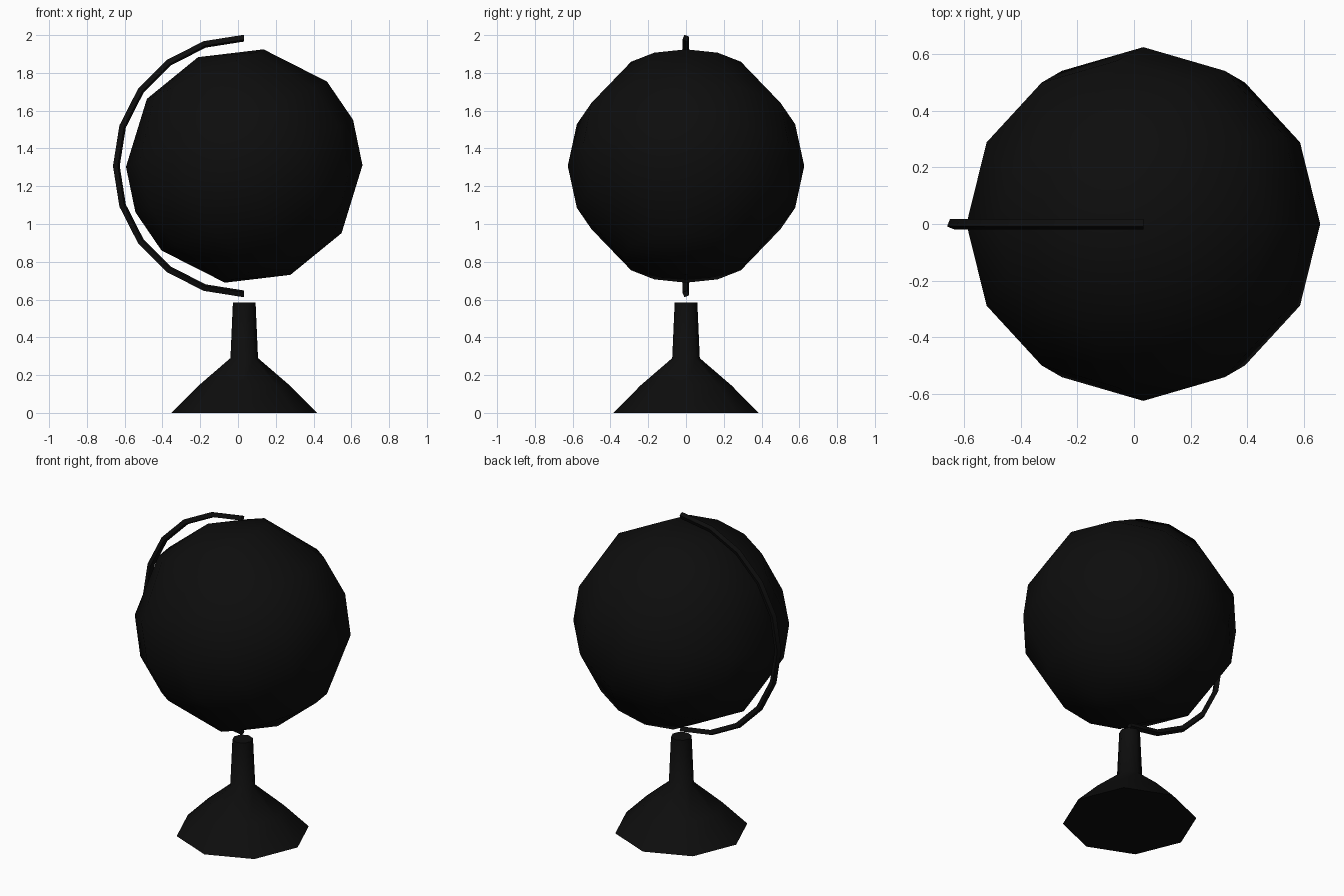
import bpy, bmesh, math

if "Cube" in bpy.data.objects:
    bpy.data.objects.remove(bpy.data.objects["Cube"])

CX, CZ = 0.033, 1.307          # globe centre

black = bpy.data.materials.new("black")
black.diffuse_color = (0.004, 0.004, 0.004, 1)
black.use_nodes = True
black.node_tree.nodes["Principled BSDF"].inputs["Base Color"].default_value = black.diffuse_color


def add_object(name, bm, smooth_angle):
    bmesh.ops.recalc_face_normals(bm, faces=bm.faces)
    me = bpy.data.meshes.new(name)
    bm.to_mesh(me)
    bm.free()
    me.materials.append(black)
    ob = bpy.data.objects.new(name, me)
    bpy.context.collection.objects.link(ob)
    bpy.ops.object.select_all(action='DESELECT')
    ob.select_set(True)
    bpy.context.view_layer.objects.active = ob
    bpy.ops.object.shade_smooth_by_angle(angle=math.radians(smooth_angle))
    return ob


def bridge(bm, rings):
    for r0, r1 in zip(rings, rings[1:]):
        n = len(r0)
        for i in range(n):
            bm.faces.new((r0[i], r0[(i + 1) % n], r1[(i + 1) % n], r1[i]))


def ring(bm, radius, z, n):
    return [bm.verts.new((radius * math.cos(2 * math.pi * i / n),
                          radius * math.sin(2 * math.pi * i / n), z)) for i in range(n)]


# Globe: 12 segments, five latitude rings and two poles, axis tilted
R = 0.626
bm = bmesh.new()
rings = []
for lat in (-57.6, -22.6, 0, 22.6, 57.6):
    a = math.radians(lat)
    rings.append(ring(bm, R * math.cos(a), R * math.sin(a), 12))
bridge(bm, rings)
for end, z in ((rings[0], -R), (rings[-1], R)):
    pole = bm.verts.new((0, 0, z))
    for i in range(12):
        bm.faces.new((end[i], end[(i + 1) % 12], pole))
globe = add_object("globe", bm, 60)
globe.location = (CX, 0, CZ)
globe.rotation_euler = (0, math.radians(-23), 0)

# Half-circle arm: slightly turned square bar swept round the left side
bm = bmesh.new()
rings = []
half_diag = 0.0195
for k in range(11):
    t = math.radians(90 + 18 * k)
    sec = []
    for j in range(4):
        p = math.radians(45 + 90 * j - 22)
        r = 0.677 + half_diag * math.sin(p)
        sec.append(bm.verts.new((CX + r * math.cos(t), half_diag * math.cos(p) - 0.001,
                                 CZ + r * math.sin(t))))
    rings.append(sec)
bridge(bm, rings)
bm.faces.new(rings[0])
bm.faces.new(rings[-1])
add_object("meridian_arm", bm, 40)

# Stand: eight-sided flared foot with a neck
bm = bmesh.new()
rings = [ring(bm, r, z, 8) for r, z in
         ((0.385, 0), (0.24, 0.146), (0.073, 0.29), (0.06, 0.585))]
bridge(bm, rings)
bm.faces.new(rings[0])
bm.faces.new(rings[-1])
stand = add_object("stand", bm, 50)
stand.location = (CX, 0, 0)
